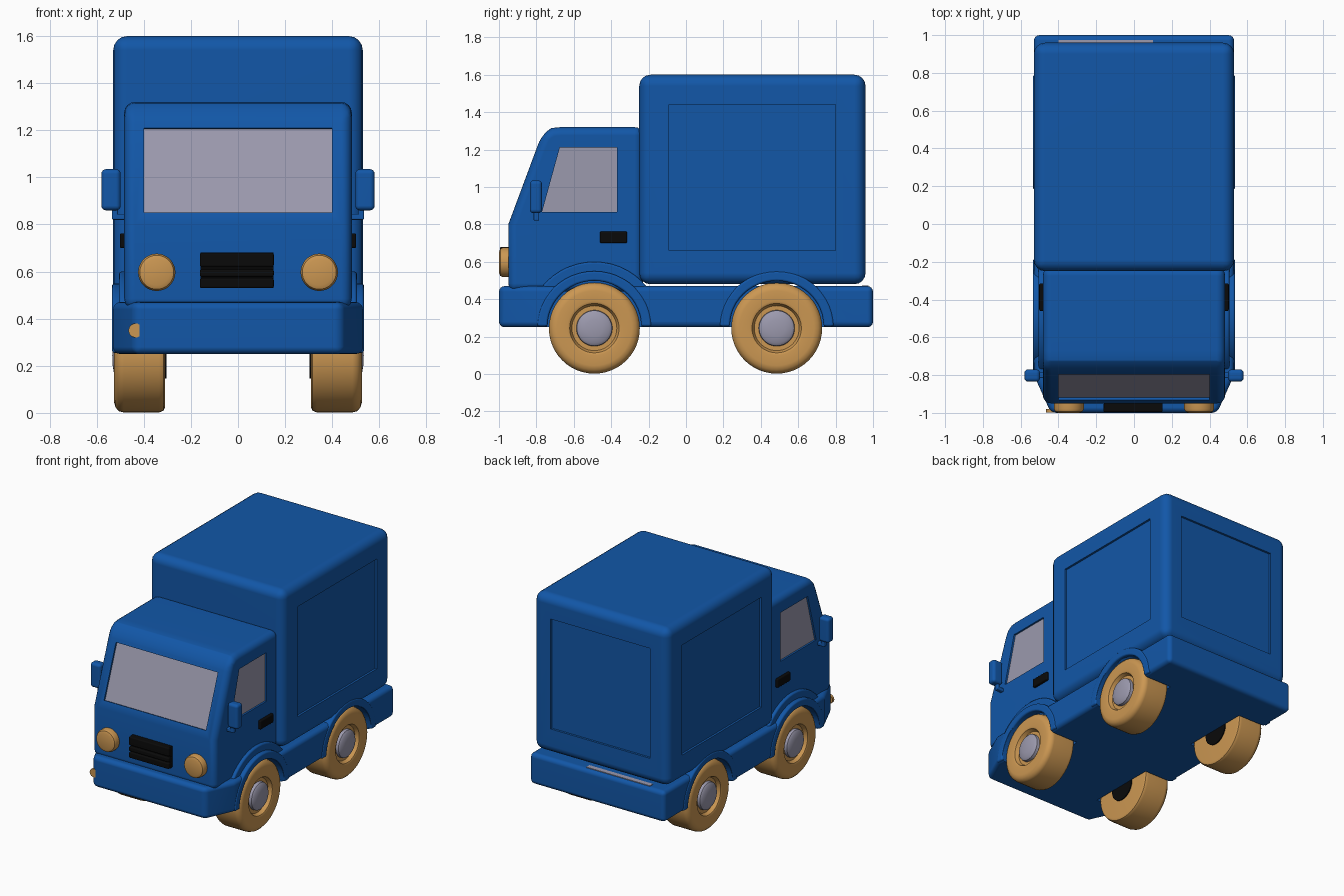
import bpy, bmesh, math
from mathutils import Vector, Matrix

if "Cube" in bpy.data.objects:
    bpy.data.objects.remove(bpy.data.objects["Cube"])


def material(name, rgb):
    m = bpy.data.materials.new(name)
    m.diffuse_color = (*rgb, 1)
    m.use_nodes = True
    m.node_tree.nodes["Principled BSDF"].inputs["Base Color"].default_value = m.diffuse_color
    return m


BLUE = material("body blue", (0.006, 0.095, 0.39))
TAN = material("wheel tan", (0.60, 0.31, 0.085))
GLASS = material("pale grey", (0.33, 0.32, 0.42))
BLACK = material("trim black", (0.003, 0.003, 0.003))


def activate(ob):
    bpy.ops.object.select_all(action='DESELECT')
    ob.select_set(True)
    bpy.context.view_layer.objects.active = ob


def finish(bm, name, mat, bevel=0.0, segs=4):
    bmesh.ops.recalc_face_normals(bm, faces=bm.faces)
    me = bpy.data.meshes.new(name)
    bm.to_mesh(me)
    bm.free()
    ob = bpy.data.objects.new(name, me)
    bpy.context.collection.objects.link(ob)
    me.materials.append(mat)
    if bevel:
        b = ob.modifiers.new("bevel", 'BEVEL')
        b.width, b.segments = bevel, segs
        b.limit_method, b.angle_limit = 'ANGLE', math.radians(30)
        activate(ob)
        bpy.ops.object.modifier_apply(modifier="bevel")
    return ob


def smooth(ob):
    activate(ob)
    bpy.ops.object.shade_smooth_by_angle(angle=math.radians(35))
    w = ob.modifiers.new("weighted normals", 'WEIGHTED_NORMAL')
    w.keep_sharp = True
    return ob


def prism(name, pts, lo, hi, mat, bevel=0.0, axis='x', segs=4):
    """Extrude a closed outline: (y, z) points along x, or (x, y) points along z."""
    bm = bmesh.new()
    rows = [[bm.verts.new((t, a, b) if axis == 'x' else (a, b, t)) for a, b in pts]
            for t in (lo, hi)]
    bm.faces.new(rows[0])
    bm.faces.new(rows[1][::-1])
    n = len(pts)
    for i in range(n):
        j = (i + 1) % n
        bm.faces.new((rows[0][i], rows[0][j], rows[1][j], rows[1][i]))
    return finish(bm, name, mat, bevel, segs)


def box(name, x, y, z, mat, bevel=0.0):
    return prism(name, [(y[0], z[0]), (y[1], z[0]), (y[1], z[1]), (y[0], z[1])],
                 min(x), max(x), mat, bevel)


def lathe(name, profile, centre, mat, axis='x', steps=48):
    """Spin (distance, radius) points around an axis through centre."""
    bm = bmesh.new()
    c = Vector(centre)
    vs = [bm.verts.new(c + (Vector((t, 0, r)) if axis == 'x' else Vector((0, t, r))))
          for t, r in profile]
    es = [bm.edges.new(p) for p in zip(vs, vs[1:])]
    bmesh.ops.spin(bm, geom=vs + es, cent=c, dvec=(0, 0, 0), angle=2 * math.pi, steps=steps,
                   axis=(1, 0, 0) if axis == 'x' else (0, 1, 0))
    bmesh.ops.remove_doubles(bm, verts=bm.verts, dist=1e-4)
    return finish(bm, name, mat)


def cut(ob, cutter):
    m = ob.modifiers.new("cut", 'BOOLEAN')
    m.operation, m.solver, m.object = 'DIFFERENCE', 'EXACT', cutter
    activate(ob)
    bpy.ops.object.modifier_apply(modifier="cut")
    bpy.data.objects.remove(cutter)


AXLE_Z, R = 0.245, 0.243
AXLES = {"front": -0.49, "rear": 0.485}

# lower body with bumpers and wheel wells
outline = [(-0.44, -1), (0.44, -1), (0.53, -0.8), (0.53, 1), (-0.53, 1), (-0.53, -0.8)]
lower = prism("lower_body", outline, 0.25, 0.47, BLUE, 0.03, axis='z')
for s in (-1, 1):
    for y in AXLES.values():
        cut(lower, lathe("well_cutter", [(s * 0.3, 0), (s * 0.3, 0.253), (s * 0.6, 0.253),
                                         (s * 0.6, 0)], (0, y, AXLE_Z), BLUE))
smooth(lower)

# cab
cab = prism("cab", [(-0.95, 0.44), (-0.95, 0.8), (-0.79, 1.23), (-0.765, 1.285), (-0.72, 1.315),
                    (-0.67, 1.32), (-0.23, 1.32), (-0.23, 0.44)], -0.483, 0.483, BLUE, 0.045)
window = [(-0.77, 0.865), (-0.37, 0.865), (-0.37, 1.21), (-0.675, 1.21)]
for s in (-1, 1):
    cut(cab, prism("window_cutter", window, *sorted((s * 0.468, s * 0.6)), BLUE))
    prism("side_window", window, *sorted((s * 0.465, s * 0.470)), GLASS)
tilt = Matrix.Translation((0, -0.864, 1.03)) @ Matrix.Rotation(-math.atan2(0.16, 0.43), 4, 'X')
screen_cutter = box("screen_cutter", (-0.4, 0.4), (-0.05, 0.015), (-0.192, 0.192), BLUE)
screen = box("windscreen", (-0.4, 0.4), (0.012, 0.018), (-0.192, 0.192), GLASS)
for ob in (screen_cutter, screen):
    ob.data.transform(tilt)
cut(cab, screen_cutter)
smooth(cab)

# cargo box with recessed panels
cargo = box("cargo_box", (-0.53, 0.53), (-0.25, 0.96), (0.48, 1.6), BLUE, 0.06)
for s in (-1, 1):
    cut(cargo, box("panel_cutter", (s * 0.515, s * 0.6), (-0.09, 0.8), (0.66, 1.44), BLUE))
cut(cargo, box("panel_cutter", (-0.39, 0.39), (0.945, 1.1), (0.66, 1.44), BLUE))
smooth(cargo)
box("rear_step_plate", (-0.4, 0.1), (0.94, 0.975), (0.466, 0.474), GLASS)


def arch(name, y, r, x0, x1):
    ang = [math.pi * i / 24 for i in range(25)]
    pts = [(y + r * math.cos(a), 0.255 + (r - 0.01) * math.sin(a)) for a in ang]
    pts += [(y + 0.25 * math.cos(a), 0.255 + 0.243 * math.sin(a)) for a in reversed(ang)]
    smooth(prism(name, pts, min(x0, x1), max(x0, x1), BLUE, 0.012, segs=3))


for s in (-1, 1):
    side = "left" if s < 0 else "right"
    for end, y in AXLES.items():
        # wheel arches
        arch(f"{end}_{side}_arch", y, 0.305, s * 0.31, s * 0.535)
        # tyres, hub caps and inner hubs
        tyre = [(0.31, 0), (0.31, 0.222), (0.317, 0.236), (0.335, R), (0.485, R), (0.505, 0.238),
                (0.52, 0.222), (0.526, 0.2), (0.526, 0.145), (0.52, 0.132), (0.495, 0.12),
                (0.495, 0)]
        cap = [(0.49, 0.097), (0.515, 0.094), (0.526, 0.08), (0.532, 0.045), (0.534, 0)]
        hub = [(0.303, 0), (0.303, 0.1), (0.312, 0.1)]
        for part, prof, mat in (("tyre", tyre, TAN), ("hub_cap", cap, GLASS),
                                ("inner_hub", hub, BLACK)):
            smooth(lathe(f"{end}_{side}_{part}", [(s * t, r) for t, r in prof],
                         (0, y, AXLE_Z), mat))
    # wider flare above the front wheel
    arch(f"front_{side}_flare", AXLES["front"], 0.355, s * 0.4, s * 0.505)
    # door handle
    smooth(box(f"{side}_door_handle", (s * 0.47, s * 0.502), (-0.46, -0.315), (0.7, 0.762),
               BLACK, 0.008))
    # mirror and its arm
    smooth(box(f"{side}_mirror", (s * 0.498, s * 0.58), (-0.835, -0.77), (0.86, 1.035),
               BLUE, 0.02))
    smooth(box(f"{side}_mirror_arm", (s * 0.46, s * 0.535), (-0.815, -0.785), (0.82, 0.845),
               BLUE, 0.006))
    smooth(box(f"{side}_mirror_post", (s * 0.51, s * 0.535), (-0.815, -0.785), (0.822, 0.9),
               BLUE, 0.006))
    # headlight
    smooth(lathe(f"{side}_headlight", [(-0.94, 0.079), (-0.98, 0.079), (-0.993, 0.072),
                                       (-1.0, 0.055), (-1.0, 0)],
                 (s * 0.345, 0, 0.597), TAN, axis='y'))

# grille bars on a backing plate
box("grille_back", (-0.16, 0.15), (-0.975, -0.94), (0.53, 0.68), BLACK)
for z0, z1 in ((0.53, 0.572), (0.578, 0.61), (0.62, 0.68)):
    smooth(box("grille_bar", (-0.162, 0.152), (-0.995, -0.95), (z0, z1), BLACK, 0.008))

# small bumper lamp
smooth(lathe("bumper_lamp", [(-0.98, 0.03), (-0.999, 0.03), (-0.999, 0)],
             (-0.435, 0, 0.35), TAN, axis='y', steps=20))
